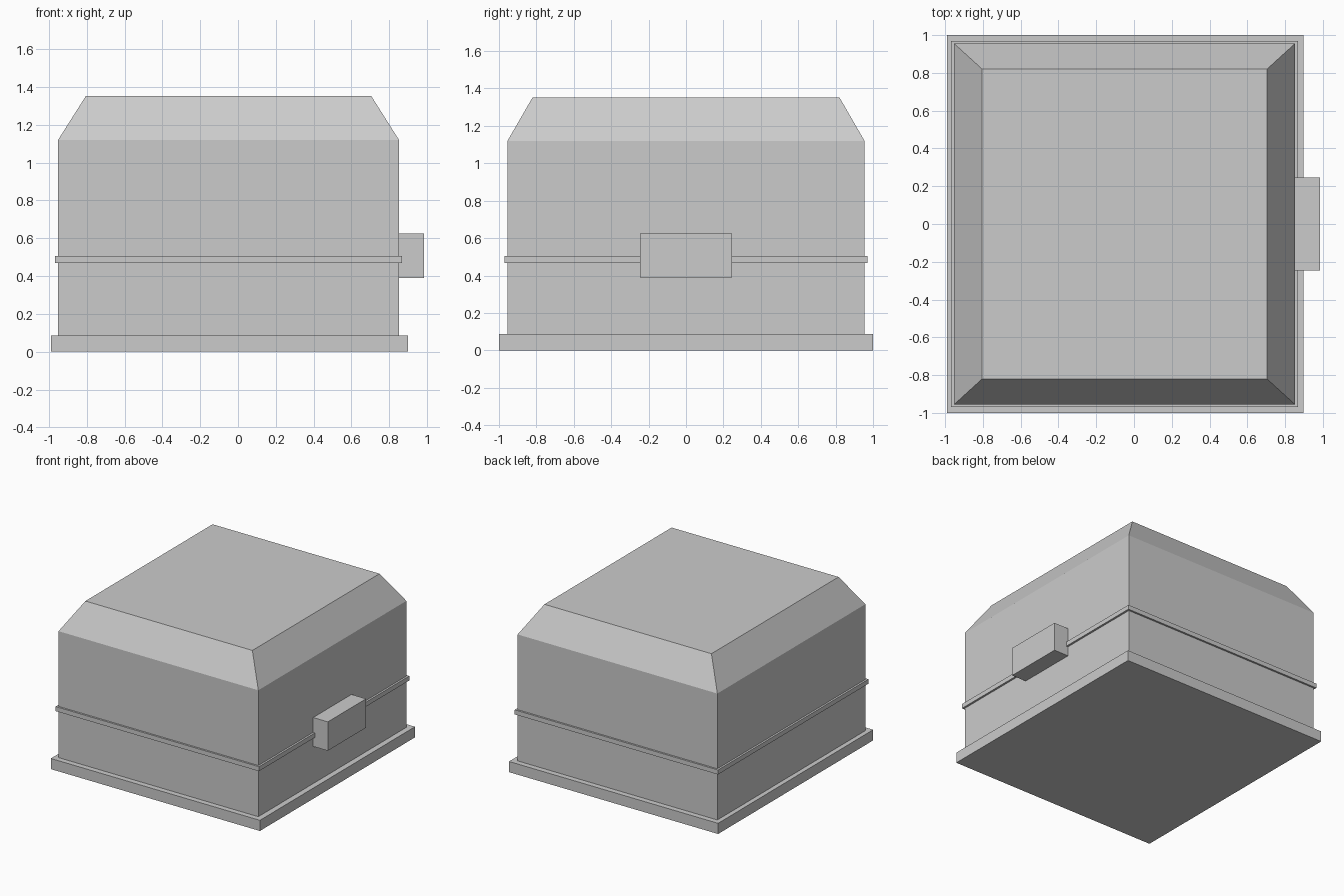
import bpy, bmesh

if "Cube" in bpy.data.objects:
    bpy.data.objects.remove(bpy.data.objects["Cube"])

CX = -0.05  # shared centre of the case; the latch sticks out on +x


def loft(name, rings):
    """Stack rectangular rings (cx, half_x, half_y, z) into a closed solid."""
    bm = bmesh.new()
    loops = []
    for cx, hx, hy, z in rings:
        loops.append([bm.verts.new((cx + sx * hx, sy * hy, z))
                      for sx, sy in ((-1, -1), (1, -1), (1, 1), (-1, 1))])
    for lo, hi in zip(loops, loops[1:]):
        for i in range(4):
            j = (i + 1) % 4
            bm.faces.new((lo[i], lo[j], hi[j], hi[i]))
    bm.faces.new(loops[0][::-1])
    bm.faces.new(loops[-1])
    mesh = bpy.data.meshes.new(name)
    bm.to_mesh(mesh)
    bm.free()
    obj = bpy.data.objects.new(name, mesh)
    bpy.context.collection.objects.link(obj)
    return obj


def slab(name, cx, hx, hy, z0, z1):
    return loft(name, [(cx, hx, hy, z0), (cx, hx, hy, z1)])


# Base plinth
slab("base", CX + 0.004, 0.944, 1.0, 0.0, 0.087)

# Main body with bevelled lid
loft("case_body", [(CX, 0.902, 0.955, 0.087),
                   (CX, 0.902, 0.955, 1.119),
                   (CX, 0.754, 0.82, 1.353)])

# Thin seam band around the body
slab("seam_band", CX, 0.918, 0.97, 0.468, 0.505)

# Latch block on the right side
slab("latch", 0.918, 0.066, 0.247, 0.39, 0.626)
